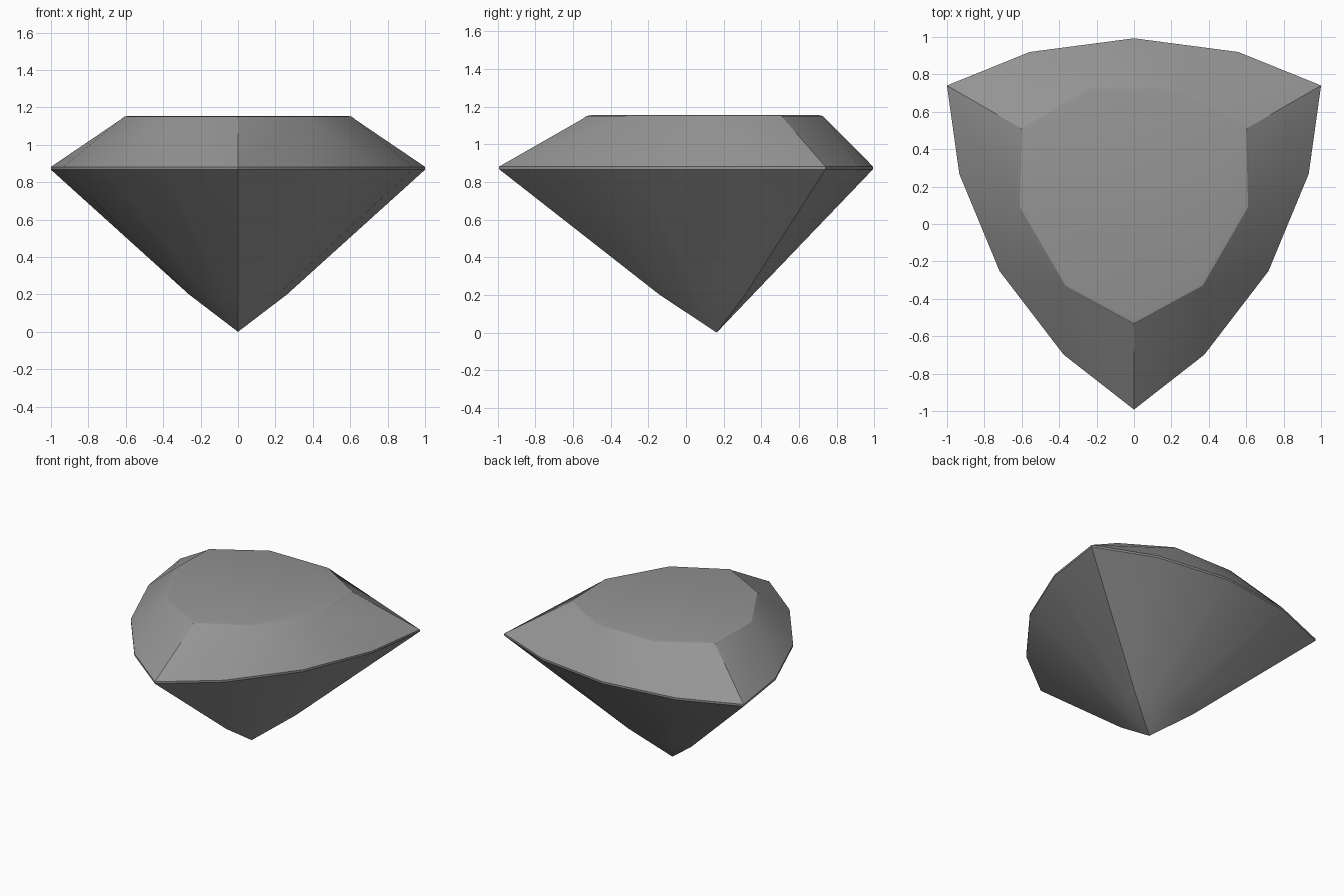
import bpy, bmesh, math

cube = bpy.data.objects.get("Cube")
if cube:
    bpy.data.objects.remove(cube, do_unlink=True)

CENTRE_Y = 0.163
TURN = math.radians(120)

# Each third of the stone: (degrees from the corner, radius)
GIRDLE = [(0, 1.155), (23.6, 0.94), (60, 0.83), (96.4, 0.94)]
TABLE = [(0, 0.71), (36.7, 0.63), (83.3, 0.63)]

bm = bmesh.new()


def ring(profile, z, scale=1.0, corner_scale=None):
    """Three-fold ring of vertices, starting at the front corner."""
    verts = []
    for third in range(3):
        for i, (deg, radius) in enumerate(profile):
            a = math.radians(deg) + third * TURN
            r = radius * (corner_scale if corner_scale and i == 0 else scale)
            verts.append(bm.verts.new((r * math.sin(a), CENTRE_Y - r * math.cos(a), z)))
    return verts


def bridge(low, high):
    n = len(low)
    for i in range(n):
        j = (i + 1) % n
        bm.faces.new((low[i], low[j], high[j], high[i]))


# Pavilion: straight sides, corners slightly fuller near the point
tip = bm.verts.new((0, CENTRE_Y, 0))
lower = ring(GIRDLE, 0.20, 0.23, 0.262)
girdle_low = ring(GIRDLE, 0.867)
for i in range(len(lower)):
    bm.faces.new((tip, lower[(i + 1) % len(lower)], lower[i]))
bridge(lower, girdle_low)

# Thin girdle band
girdle = ring(GIRDLE, 0.882)
bridge(girdle_low, girdle)

# Crown: triangular facets between the girdle and the table
edge = ring(TABLE, 1.136)
for k in range(3):
    c0, m1, mid, m2 = girdle[4 * k:4 * k + 4]
    c1 = girdle[(4 * k + 4) % 12]
    e0, t1, t2 = edge[3 * k:3 * k + 3]
    e1 = edge[(3 * k + 3) % 9]
    for tri in ((c0, t1, e0), (c0, m1, t1), (m1, mid, t1), (mid, t2, t1),
                (mid, m2, t2), (m2, c1, t2), (c1, e1, t2)):
        bm.faces.new(tri)

# Rounded rim and flat table
rim = ring(TABLE, 1.15, 0.975)
table = ring(TABLE, 1.155, 0.935)
bridge(edge, rim)
bridge(rim, table)
bm.faces.new(table)

bmesh.ops.recalc_face_normals(bm, faces=bm.faces)
mesh = bpy.data.meshes.new("gemstone")
bm.to_mesh(mesh)
bm.free()
gem = bpy.data.objects.new("gemstone", mesh)
bpy.context.collection.objects.link(gem)

# Single grey material
grey = bpy.data.materials.new("stone_grey")
grey.use_nodes = True
colour = (0.3, 0.3, 0.3, 1)
grey.diffuse_color = colour
grey.node_tree.nodes["Principled BSDF"].inputs["Base Color"].default_value = colour
mesh.materials.append(grey)

# Soft facets, crisp corners
bpy.ops.object.select_all(action='DESELECT')
gem.select_set(True)
bpy.context.view_layer.objects.active = gem
bpy.ops.object.shade_smooth_by_angle(angle=math.radians(30))
